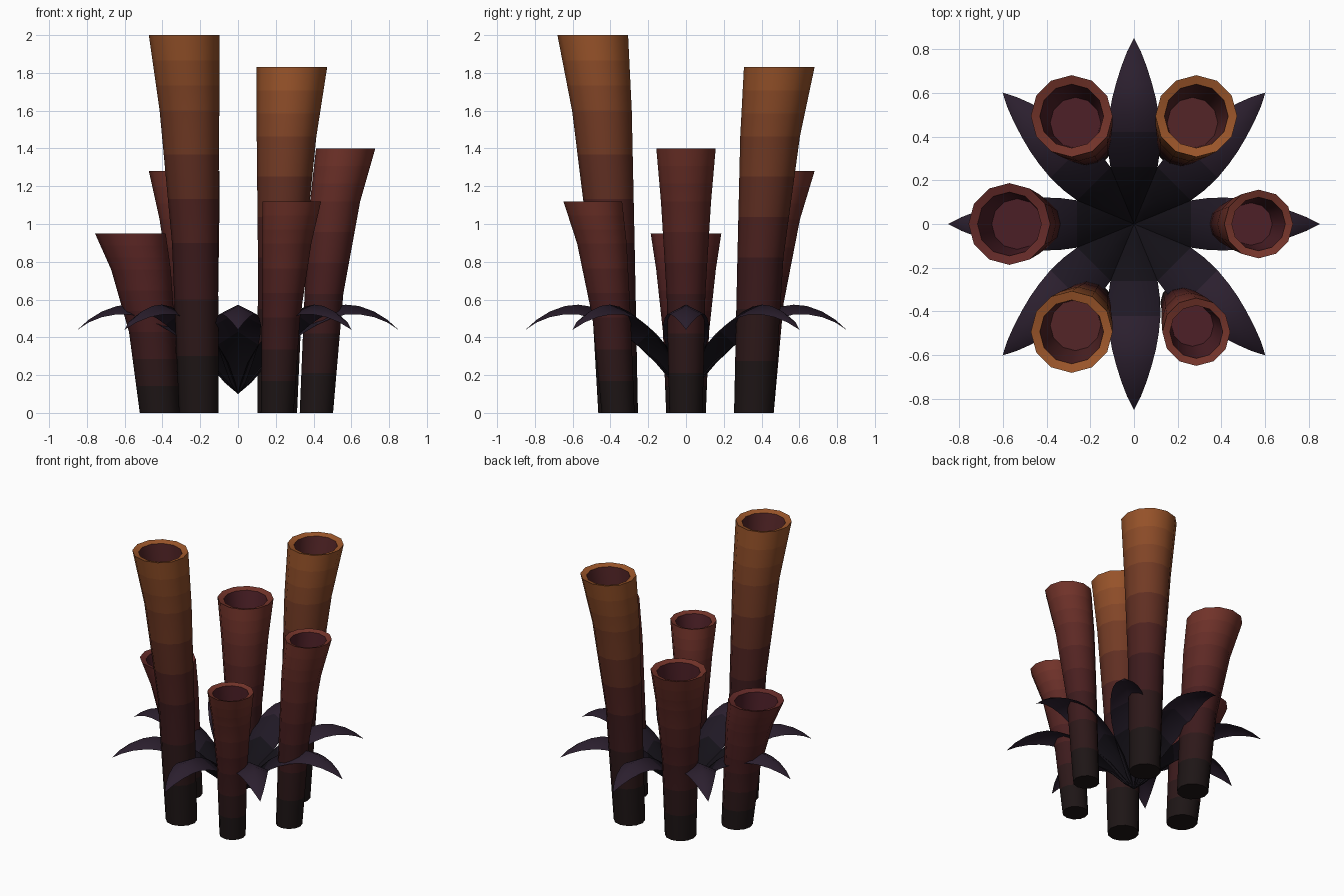
import bpy, bmesh, math
from mathutils import Vector

if "Cube" in bpy.data.objects:
    bpy.data.objects.remove(bpy.data.objects["Cube"])

SIDES = 12


def srgb(c):
    return tuple((v / 255 / 12.92) if v < 11 else ((v / 255 + 0.055) / 1.055) ** 2.4 for v in c)


def mix(a, b, t):
    return tuple(x + (y - x) * t for x, y in zip(a, b))


def material(name, c):
    m = bpy.data.materials.new(name)
    m.diffuse_color = (*srgb(c), 1)
    m.use_nodes = True
    m.node_tree.nodes["Principled BSDF"].inputs["Base Color"].default_value = m.diffuse_color
    return m


def finish(bm, name, mats):
    bmesh.ops.recalc_face_normals(bm, faces=bm.faces)
    for f in bm.faces:
        f.smooth = True
    for e in bm.edges:
        if len(e.link_faces) == 2 and e.calc_face_angle() > 0.65:
            e.smooth = False
    me = bpy.data.meshes.new(name)
    bm.to_mesh(me)
    bm.free()
    for m in mats:
        me.materials.append(m)
    ob = bpy.data.objects.new(name, me)
    bpy.context.collection.objects.link(ob)


BLACK, RED = (22, 20, 20), (68, 28, 30)
ORANGE, RUST = (156, 86, 42), (116, 52, 42)

# tube profile: height fraction, distance of axis from centre, radius
PROFILE = [(0, 0.415, 0.105), (0.45, 0.455, 0.122), (0.8, 0.514, 0.158), (1, 0.57, 0.187)]
SUB = 3


def tube(name, angle, height, scale, tip):
    d = Vector((math.cos(angle), math.sin(angle), 0))
    bm = bmesh.new()

    def ring(off, r, z):
        return [bm.verts.new(d * off + Vector((r * math.cos(2 * math.pi * k / SIDES + angle),
                                               r * math.sin(2 * math.pi * k / SIDES + angle), z)))
                for k in range(SIDES)]

    # outer wall, split into short bands for the colour gradient
    rows = [mix(a, b, s / SUB) for a, b in zip(PROFILE, PROFILE[1:]) for s in range(SUB)] + [PROFILE[-1]]
    rows = [(off, r * scale, f * height) for f, off, r in rows]
    n_outer = len(rows) - 1
    # lip and hollow
    r = PROFILE[-1][2] * scale
    depth = min(0.3, 0.25 * height)
    rows += [(0.57, r * 0.78, height - 0.012), (0.535, r * 0.62, height - depth)]
    rings = [ring(*row) for row in rows]
    mats = []
    for i, (a, b) in enumerate(zip(rings, rings[1:])):
        if i < n_outer:
            t = (rows[i][2] + rows[i + 1][2]) / 2 / height
            c = mix(BLACK, RED, t / 0.45) if t < 0.45 else mix(RED, tip, (t - 0.45) / 0.55)
        else:
            c = tip if i == n_outer else mix((70, 28, 38), tip, 0.15)
        mats.append(material(f"{name}_band_{i}", c))
        for k in range(SIDES):
            j = (k + 1) % SIDES
            bm.faces.new((a[k], a[j], b[j], b[k])).material_index = i
    bm.faces.new(rings[0][::-1]).material_index = 0
    bm.faces.new(rings[-1]).material_index = len(mats) - 1
    finish(bm, name, mats)


for i, (h, s, tip) in enumerate([(1.4, 0.84, RUST), (1.83, 1, ORANGE), (1.28, 1, RUST),
                                 (0.95, 1, (100, 42, 40)), (2.0, 1, ORANGE), (1.12, 0.83, RUST)]):
    tube(f"tube_{i + 1}", math.radians(60 * i), h, s, tip)

# arching leaf: distance from centre, ridge height, half width, edge droop
LEAF = [(0, 0.10, 0, 0), (0.06, 0.19, 0.04, 0.03), (0.15, 0.32, 0.078, 0.055),
        (0.26, 0.43, 0.108, 0.07), (0.34, 0.488, 0.119, 0.07), (0.42, 0.533, 0.121, 0.066),
        (0.50, 0.562, 0.113, 0.06), (0.57, 0.573, 0.101, 0.052), (0.64, 0.566, 0.083, 0.044),
        (0.72, 0.537, 0.058, 0.03), (0.79, 0.494, 0.031, 0.015), (0.85, 0.44, 0, 0)]
leaf_mats = [material("leaf_root", (20, 17, 24)), material("leaf_mid", (31, 24, 36)),
             material("leaf_tip", (43, 31, 46))]


def leaf(name, angle):
    d = Vector((math.cos(angle), math.sin(angle), 0))
    side = Vector((-d.y, d.x, 0))
    bm = bmesh.new()
    rows = []
    for r, z, w, droop in LEAF:
        p = d * r + Vector((0, 0, z))
        if w == 0:
            rows.append([bm.verts.new(p)] * 3)
        else:
            drop = Vector((0, 0, -droop))
            rows.append([bm.verts.new(p + side * w + drop), bm.verts.new(p),
                         bm.verts.new(p - side * w + drop)])
    for i, (a, b) in enumerate(zip(rows, rows[1:])):
        for k in (0, 1):
            quad = list(dict.fromkeys((a[k], a[k + 1], b[k + 1], b[k])))
            bm.faces.new(quad).material_index = 0 if i < 3 else 1 if i < 5 else 2
    for e in bm.edges:
        e.smooth = True
    bmesh.ops.recalc_face_normals(bm, faces=bm.faces)
    bm.normal_update()
    if sum(f.normal.z for f in bm.faces) < 0:
        bmesh.ops.reverse_faces(bm, faces=bm.faces)
    for f in bm.faces:
        f.smooth = True
    me = bpy.data.meshes.new(name)
    bm.to_mesh(me)
    bm.free()
    for m in leaf_mats:
        me.materials.append(m)
    bpy.context.collection.objects.link(bpy.data.objects.new(name, me))


for i in range(8):
    leaf(f"leaf_{i + 1}", math.radians(45 * i))
